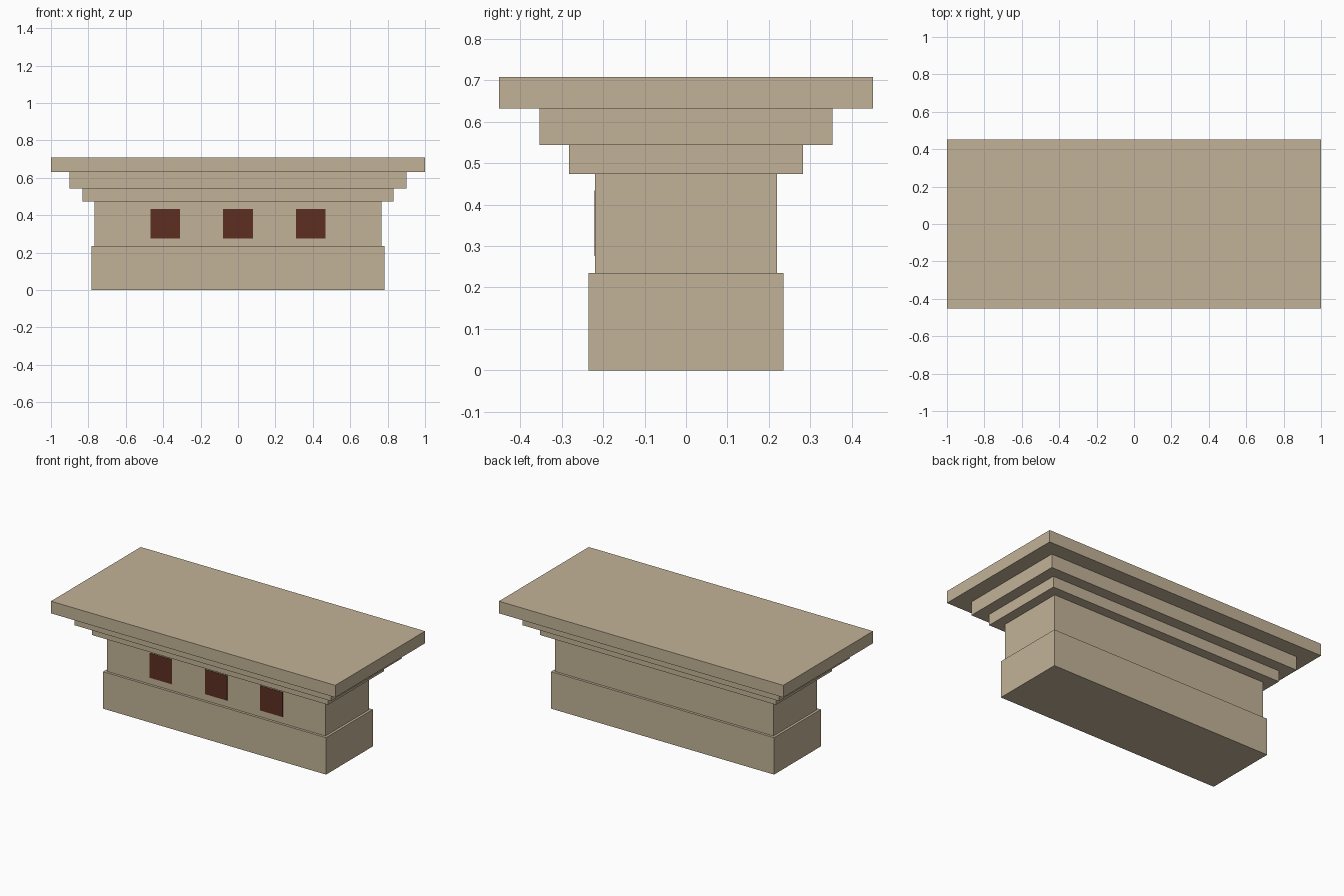
import bpy
import bmesh
from mathutils import Matrix, Vector

if "Cube" in bpy.data.objects:
    bpy.data.objects.remove(bpy.data.objects["Cube"])


def material(name, rgb):
    m = bpy.data.materials.new(name)
    m.diffuse_color = (*rgb, 1)
    m.use_nodes = True
    m.node_tree.nodes["Principled BSDF"].inputs["Base Color"].default_value = m.diffuse_color
    return m


stone = material("tan_stone", (0.54, 0.45, 0.31))
brown = material("dark_brown", (0.11, 0.028, 0.015))


def box(name, lo, hi, mat):
    lo, hi = Vector(lo), Vector(hi)
    bm = bmesh.new()
    bmesh.ops.create_cube(bm, size=1, matrix=Matrix.Translation((lo + hi) / 2)
                          @ Matrix.Diagonal((*(hi - lo), 1)))
    mesh = bpy.data.meshes.new(name)
    bm.to_mesh(mesh)
    bm.free()
    mesh.materials.append(mat)
    obj = bpy.data.objects.new(name, mesh)
    bpy.context.collection.objects.link(obj)
    return obj


# Stacked stone courses: name, half depth, bottom, top
OVERHANG = 0.549  # half length minus half depth, the same on every course
courses = [
    ("base", 0.235, 0.0, 0.235),
    ("frieze", 0.219, 0.235, 0.474),
    ("lower_moulding", 0.282, 0.474, 0.544),
    ("upper_moulding", 0.353, 0.544, 0.631),
    ("top_slab", 0.451, 0.631, 0.708),
]
for name, d, z0, z1 in courses:
    w = d + OVERHANG
    box(name, (-w, -d, z0), (w, d, z1), stone)

# Three square panels on the front of the frieze
for side, x in (("left", -0.39), ("middle", 0.0), ("right", 0.39)):
    box(side + "_square_panel", (x - 0.079, -0.221, 0.276),
        (x + 0.079, -0.218, 0.434), brown)
